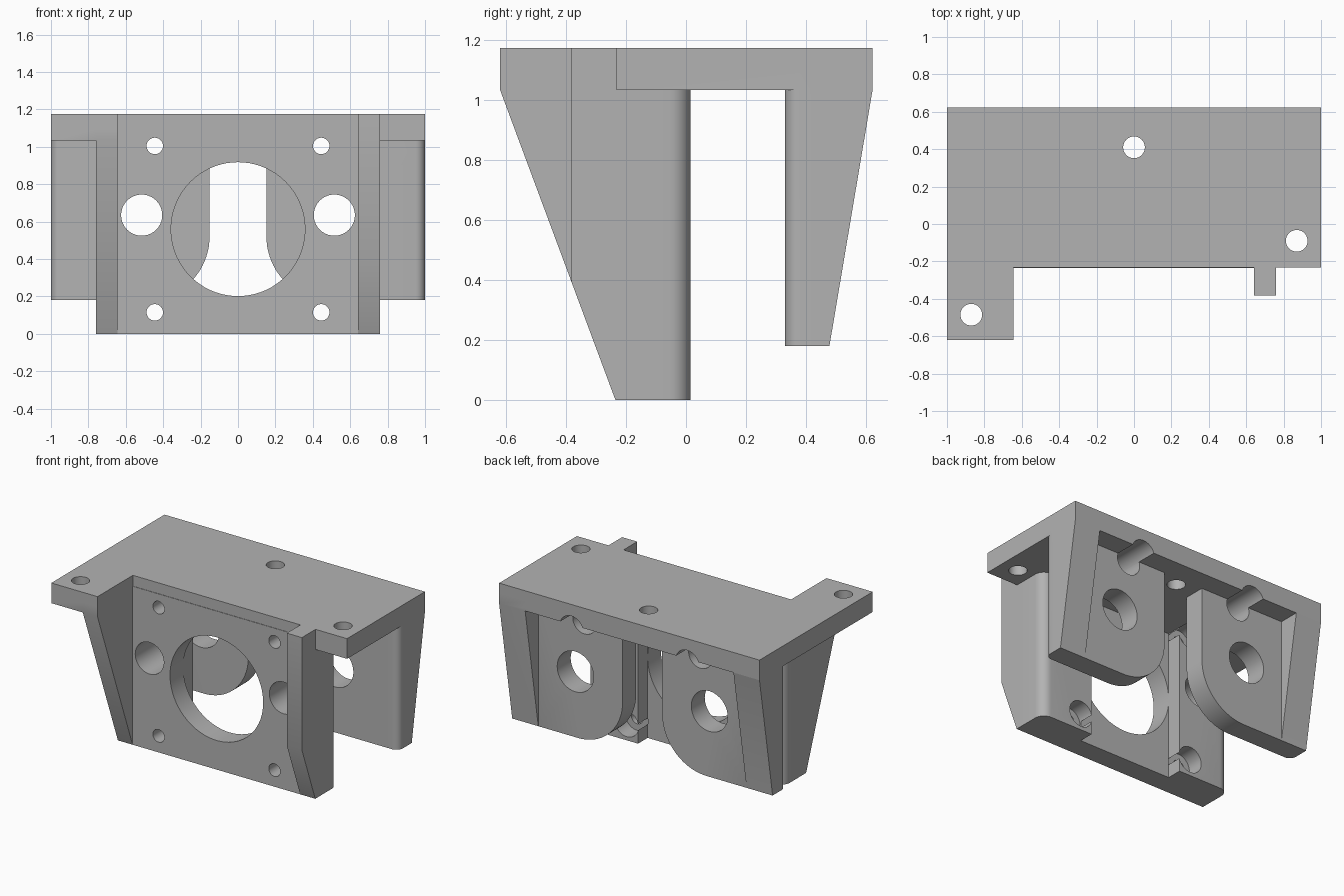
import bpy, bmesh, math
from mathutils import Vector

old = bpy.data.objects.get("Cube")
if old:
    bpy.data.objects.remove(old, do_unlink=True)

grey = bpy.data.materials.new("plain grey")
grey.use_nodes = True
colour = (0.45, 0.45, 0.45, 1)
grey.diffuse_color = colour
grey.node_tree.nodes["Principled BSDF"].inputs["Base Color"].default_value = colour

TOP, UNDER = 1.175, 1.035   # mounting plate faces
INSIDE = 1.1                # height where parts are buried in the plate
PLACE = {
    "x": lambda a, b, d: (d, a, b),
    "y": lambda a, b, d: (a, d, b),
    "z": lambda a, b, d: (a, b, d),
}


def prism(name, points, axis, lo, hi, round_at=(), radius=0.05):
    """Extrude a profile along an axis; round upright edges at given (x, y)."""
    bm = bmesh.new()
    place = PLACE[axis]
    face = bm.faces.new([bm.verts.new(place(a, b, lo)) for a, b in points])
    out = bmesh.ops.extrude_face_region(bm, geom=[face])
    shift = Vector(place(0, 0, hi - lo))
    bmesh.ops.translate(bm, vec=shift, verts=[v for v in out["geom"] if isinstance(v, bmesh.types.BMVert)])
    bmesh.ops.recalc_face_normals(bm, faces=bm.faces)

    def at(v, p):
        return abs(v.co.x - p[0]) < 1e-4 and abs(v.co.y - p[1]) < 1e-4

    edges = [e for e in bm.edges if any(all(at(v, p) for v in e.verts) for p in round_at)]
    if edges:
        bmesh.ops.bevel(bm, geom=edges, offset=radius, segments=8, profile=0.5, affect="EDGES")
    mesh = bpy.data.meshes.new(name)
    bm.to_mesh(mesh)
    bm.free()
    mesh.materials.append(grey)
    obj = bpy.data.objects.new(name, mesh)
    bpy.context.collection.objects.link(obj)
    return obj


def rect(a0, a1, b0, b1):
    return [(a0, b0), (a1, b0), (a1, b1), (a0, b1)]


def arc(a, b, r, start, end, steps):
    angles = [math.radians(start + (end - start) * i / steps) for i in range(steps + 1)]
    return [(a + r * math.cos(t), b + r * math.sin(t)) for t in angles]


def combine(target, tool, operation):
    mod = target.modifiers.new("combine", "BOOLEAN")
    mod.operation, mod.object, mod.solver = operation, tool, "EXACT"
    bpy.context.view_layer.objects.active = target
    bpy.ops.object.modifier_apply(modifier=mod.name)
    bpy.data.objects.remove(tool, do_unlink=True)


def drill(target, axis, a, b, r, lo, hi, steps=40):
    tool = prism("drill", arc(a, b, r, 0, 360, steps)[:-1], axis, lo, hi)
    combine(target, tool, "DIFFERENCE")


# Mounting plate with its forward tab
bracket = prism("bracket", [(-1, -0.62), (-0.645, -0.62), (-0.645, -0.232), (1, -0.232), (1, 0.622), (-1, 0.622)],
                "z", UNDER, TOP)

# Motor wall, with a shallow channel down the back
wall = [(-0.758, -0.235), (0.758, -0.235), (0.758, 0.015), (0.358, 0.015),
        (0.358, -0.09), (-0.358, -0.09), (-0.358, 0.015), (-0.758, 0.015)]
parts = [prism("motor_wall", wall, "z", 0, INSIDE, [(0.758, 0.015), (-0.758, 0.015)], 0.07)]

# Tapered front ribs: deep on the right, shallow on the left
parts.append(prism("deep_rib", [(-0.2, 0), (-0.235, 0), (-0.62, UNDER), (-0.62, INSIDE), (-0.2, INSIDE)],
                   "x", -0.758, -0.645))
parts.append(prism("shallow_rib", [(-0.2, 0), (-0.235, 0), (-0.382, 0.395), (-0.382, TOP), (-0.2, TOP)],
                   "x", 0.642, 0.758))

# Rear legs with a rounded inner corner and a tapered outer wedge
for s in (1, -1):
    profile = [(1, INSIDE), (0.152, INSIDE)] + arc(0.492, 0.52, 0.34, 180, 270, 20) + [(1, 0.18)]
    parts.append(prism("rear_leg", [(s * a, b) for a, b in profile], "y", 0.33, 0.478, [(s, 0.33)], 0.05))
    wedge = [(0.42, 0.18), (0.478, 0.18), (0.622, UNDER), (0.622, INSIDE), (0.42, INSIDE)]
    parts.append(prism("leg_wedge", wedge, "x", min(s, s * 0.8), max(s, s * 0.8)))

for part in parts:
    combine(bracket, part, "UNION")

# Motor opening and rod holes, screw holes with counterbores and driver grooves
drill(bracket, "y", 0, 0.56, 0.358, -0.5, 0.2, 72)
for s in (1, -1):
    drill(bracket, "y", s * 0.515, 0.635, 0.11, -0.3, 0.1)
    drill(bracket, "y", s * 0.515, 0.635, 0.14, 0.25, 0.7)
    for z, back in ((0.115, 0.2), (1.005, 0.8)):
        drill(bracket, "y", s * 0.445, z, 0.044, -0.3, 0)
        drill(bracket, "y", s * 0.445, z, 0.09, -0.1, back)

# Mounting holes in the plate
for x, y in ((0, 0.41), (0.87, -0.09), (-0.87, -0.485)):
    drill(bracket, "z", x, y, 0.058, 0.95, 1.3)

# Smooth the round surfaces, keep the edges sharp
bpy.ops.object.select_all(action="DESELECT")
bracket.select_set(True)
bpy.context.view_layer.objects.active = bracket
bpy.ops.object.shade_smooth_by_angle(angle=math.radians(25))
